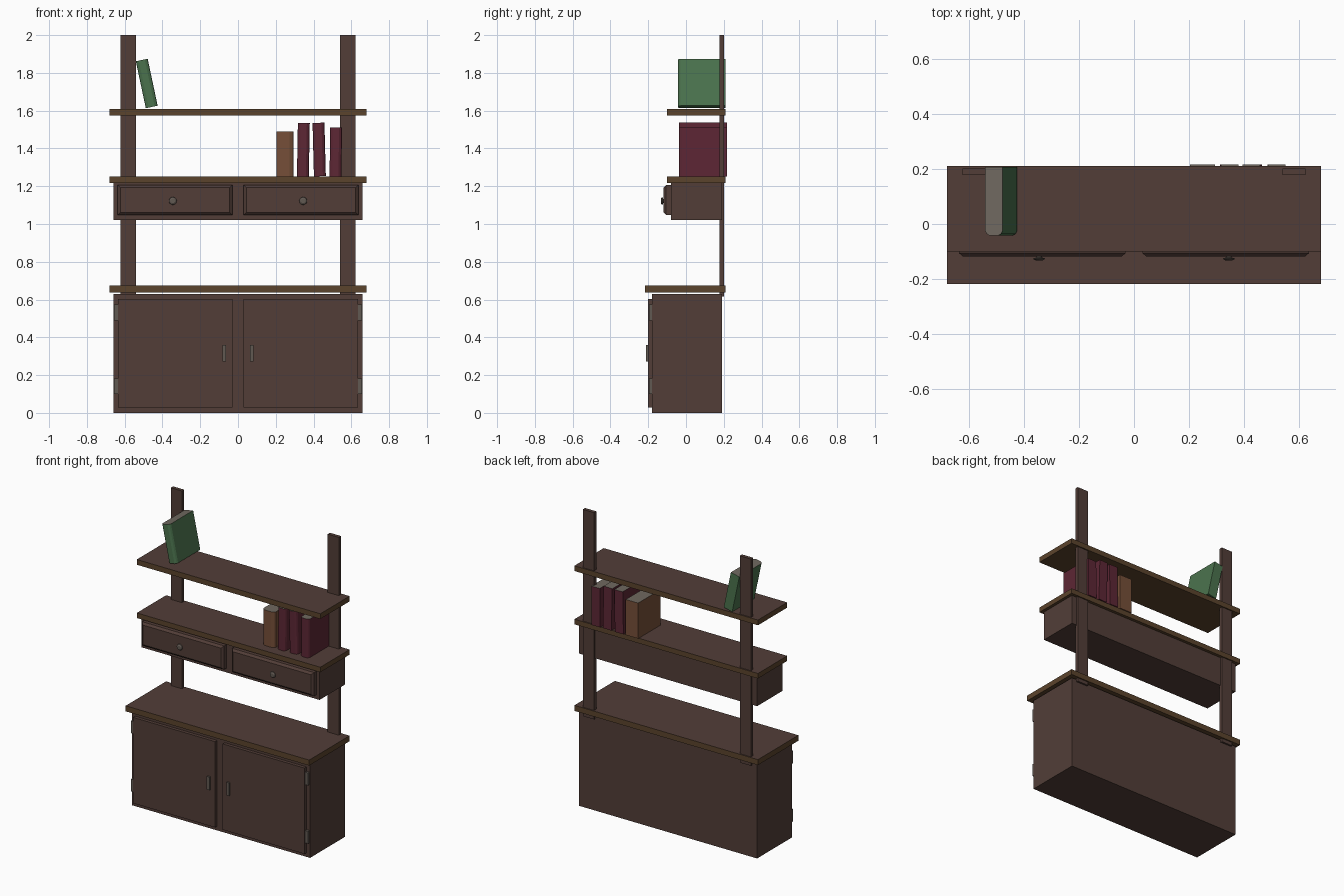
import bpy, bmesh, math
from mathutils import Matrix, Vector

if "Cube" in bpy.data.objects:
    bpy.data.objects.remove(bpy.data.objects["Cube"])


def material(name, rgb):
    m = bpy.data.materials.new(name)
    m.diffuse_color = (*rgb, 1)
    m.use_nodes = True
    m.node_tree.nodes["Principled BSDF"].inputs["Base Color"].default_value = m.diffuse_color
    return m


WOOD = material("dark_wood", (0.085, 0.048, 0.039))
EDGE = material("edge_wood", (0.105, 0.057, 0.025))
METAL = material("metal", (0.12, 0.10, 0.085))
GREEN = material("green_cover", (0.07, 0.17, 0.075))
RED = material("red_cover", (0.11, 0.02, 0.035))
TAN = material("tan_cover", (0.18, 0.078, 0.04))
PAGES = material("pages", (0.16, 0.14, 0.115))


def finish(name, bm, mats):
    bmesh.ops.recalc_face_normals(bm, faces=bm.faces[:])
    me = bpy.data.meshes.new(name)
    bm.to_mesh(me)
    bm.free()
    for m in mats:
        me.materials.append(m)
    ob = bpy.data.objects.new(name, me)
    bpy.context.collection.objects.link(ob)
    return ob


def box(name, x, y, z, mats=(WOOD,), front_inset=0.0, front_depth=0.0):
    """Box from (min, max) ranges; optional chamfered front face (-y)."""
    bm = bmesh.new()
    size = [r[1] - r[0] for r in (x, y, z)]
    mid = Vector([(r[0] + r[1]) / 2 for r in (x, y, z)])
    bmesh.ops.create_cube(bm, size=1, matrix=Matrix.Translation(mid) @ Matrix.Diagonal((*size, 1)))
    bm.normal_update()
    if front_inset:
        front = [f for f in bm.faces if f.normal.y < -0.9]
        bmesh.ops.inset_region(bm, faces=front, thickness=front_inset, use_even_offset=True)
        bmesh.ops.translate(bm, verts=front[0].verts[:], vec=(0, -front_depth, 0))
    if len(mats) > 1:  # second material on the upper face
        for f in bm.faces:
            f.material_index = int(f.normal.z > 0.9)
    return finish(name, bm, mats)


def book(name, x, z, thick, height, y0, y1, tilt, cover):
    """Book standing on its bottom-left corner (x, z), rounded spine to the front."""
    t, c = thick, 0.016
    outline = [(0, y1), (0, y0 + c), (t * 0.08, y0 + c * 0.4), (t * 0.25, y0),
               (t * 0.75, y0), (t * 0.92, y0 + c * 0.4), (t, y0 + c), (t, y1)]
    bm = bmesh.new()
    base = bm.faces.new([bm.verts.new((px, py, 0)) for px, py in outline])
    ext = bmesh.ops.extrude_face_region(bm, geom=[base])
    top = [v for v in ext["geom"] if isinstance(v, bmesh.types.BMVert)]
    bmesh.ops.translate(bm, verts=top, vec=(0, 0, height))
    bmesh.ops.recalc_face_normals(bm, faces=bm.faces[:])
    for f in bm.faces:
        f.material_index = int(f.normal.z > 0.9)
    bmesh.ops.transform(bm, verts=bm.verts[:], matrix=Matrix.Translation((x, 0, z))
                        @ Matrix.Rotation(math.radians(tilt), 4, "Y"))
    return finish(name, bm, (cover, PAGES))


def lathe(name, x, y, z, profile, mat, segments=16):
    """Spin (radius, forward distance) profile around the -y axis."""
    bm = bmesh.new()
    rings = []
    for r, d in profile:
        rings.append([bm.verts.new((x + r * math.cos(a), y - d, z + r * math.sin(a)))
                      for a in (2 * math.pi * i / segments for i in range(segments))])
    for a, b in zip(rings, rings[1:]):
        for i in range(segments):
            j = (i + 1) % segments
            bm.faces.new((a[i], a[j], b[j], b[i]))
    bm.faces.new(rings[0])
    bm.faces.new(rings[-1])
    return finish(name, bm, (mat,))


def mirrored(s, a, b):
    return (min(s * a, s * b), max(s * a, s * b))


# Shelves: lighter edges and underside, dark top
box("top_shelf", (-0.68, 0.68), (-0.10, 0.21), (1.575, 1.61), (EDGE, WOOD))
box("middle_shelf", (-0.68, 0.68), (-0.10, 0.21), (1.218, 1.252), (EDGE, WOOD))
box("cabinet_top", (-0.68, 0.68), (-0.218, 0.21), (0.638, 0.675), (EDGE, WOOD))

# Carcasses
box("drawer_case", (-0.66, 0.66), (-0.08, 0.19), (1.02, 1.218))
box("cabinet", (-0.66, 0.66), (-0.18, 0.19), (0, 0.63))

for s, side in ((-1, "left"), (1, "right")):
    # Uprights
    box(side + "_upright", mirrored(s, 0.54, 0.623), (0.178, 0.202), (0.615, 2.0))
    # Drawer front with chamfered edge, and its knob
    box(side + "_drawer", mirrored(s, 0.03, 0.637), (-0.105, -0.08), (1.048, 1.207),
        front_inset=0.014, front_depth=0.013)
    lathe(side + "_knob", s * 0.345, -0.118, 1.122,
          [(0.010, 0), (0.010, 0.004), (0.021, 0.006), (0.020, 0.010), (0.012, 0.015)], METAL)
    # Door with pull and two hinges
    box(side + "_door", mirrored(s, 0.028, 0.635), (-0.202, -0.18), (0.028, 0.603))
    box(side + "_door_pull", mirrored(s, 0.063, 0.083), (-0.213, -0.202), (0.272, 0.36), (METAL,))
    for z, level in ((0.10, "lower"), (0.49, "upper")):
        box(f"{side}_{level}_hinge", mirrored(s, 0.635, 0.656), (-0.196, -0.18),
            (z, z + 0.083), (METAL,))

# Books
book("green_book", -0.488, 1.613, 0.064, 0.254, -0.042, 0.208, -12, GREEN)
book("tan_book", 0.203, 1.252, 0.092, 0.238, -0.037, 0.217, 0, TAN)
book("red_book_1", 0.312, 1.252, 0.063, 0.283, -0.037, 0.217, 1, RED)
book("red_book_2", 0.402, 1.252, 0.063, 0.283, -0.037, 0.217, -1.5, RED)
book("red_book_3", 0.485, 1.252, 0.063, 0.26, -0.037, 0.217, 0.5, RED)
